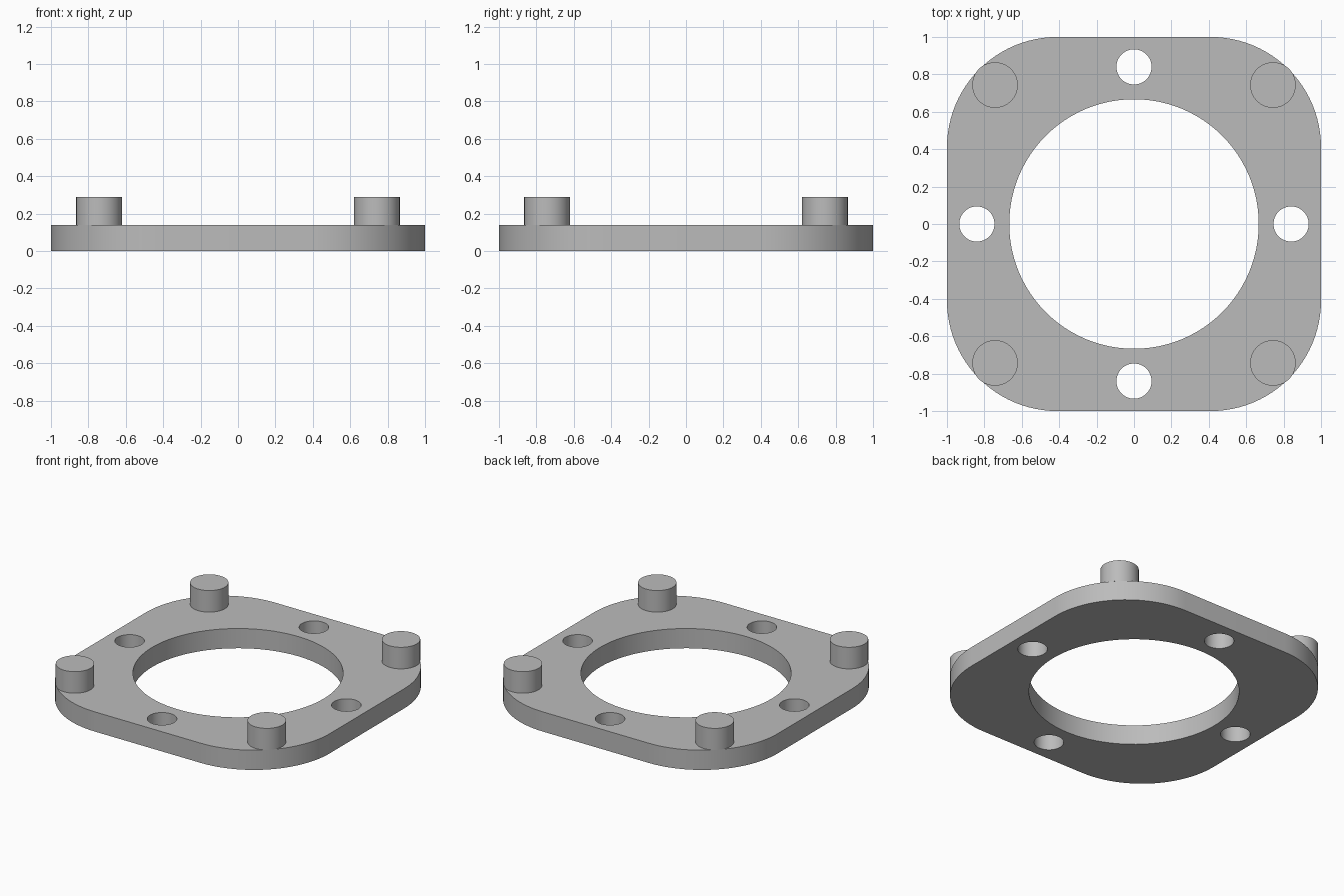
import bpy, bmesh
from math import sin, cos, pi, radians

cube = bpy.data.objects.get("Cube")
if cube:
    bpy.data.objects.remove(cube)

THICK, TOP = 0.138, 0.289
CORNER_R, PEG = 0.59, 0.743

grey = bpy.data.materials.new("light_grey")
grey.use_nodes = True
colour = (0.5, 0.5, 0.5, 1)
grey.diffuse_color = colour
grey.node_tree.nodes["Principled BSDF"].inputs["Base Color"].default_value = colour


def arc(cx, cy, r, start, sweep, n):
    return [(cx + r * cos(start + sweep * i / n), cy + r * sin(start + sweep * i / n))
            for i in range(n)]


def circle(cx, cy, r, n=64):
    return arc(cx, cy, r, 0, 2 * pi, n)


def plate(name, outlines, z0, z1):
    """Fill outlines (inner ones become holes) and extrude them from z0 to z1."""
    bm = bmesh.new()
    for pts in outlines:
        vs = [bm.verts.new((x, y, z0)) for x, y in pts]
        for a, b in zip(vs, vs[1:] + vs[:1]):
            bm.edges.new((a, b))
    bmesh.ops.triangle_fill(bm, use_beauty=True, edges=bm.edges[:])
    ext = bmesh.ops.extrude_face_region(bm, geom=bm.faces[:], use_keep_orig=True)
    top = [g for g in ext["geom"] if isinstance(g, bmesh.types.BMVert)]
    bmesh.ops.translate(bm, verts=top, vec=(0, 0, z1 - z0))
    bmesh.ops.dissolve_limit(bm, angle_limit=radians(0.5),
                             verts=bm.verts[:], edges=bm.edges[:])
    bmesh.ops.recalc_face_normals(bm, faces=bm.faces[:])
    me = bpy.data.meshes.new(name)
    bm.to_mesh(me)
    bm.free()
    me.materials.append(grey)
    ob = bpy.data.objects.new(name, me)
    bpy.context.collection.objects.link(ob)
    bpy.ops.object.select_all(action="DESELECT")
    ob.select_set(True)
    bpy.context.view_layer.objects.active = ob
    bpy.ops.object.shade_smooth_by_angle(angle=radians(30))


# Flange: rounded square with a large bore and four bolt holes
c = 1 - CORNER_R
outline = []
for k, (sx, sy) in enumerate([(1, 1), (-1, 1), (-1, -1), (1, -1)]):
    outline += arc(sx * c, sy * c, CORNER_R, k * pi / 2, pi / 2, 24)
    end = (k + 1) * pi / 2
    outline.append((sx * c + CORNER_R * cos(end), sy * c + CORNER_R * sin(end)))
holes = [circle(x, y, 0.094, 48) for x, y in [(0.84, 0), (-0.84, 0), (0, 0.84), (0, -0.84)]]
plate("flange_plate", [outline, circle(0, 0, 0.667, 96)] + holes, 0, THICK)

# Corner pegs standing on the flange
for side, sx in (("left", 1), ("right", -1)):
    for end, sy in (("back", 1), ("front", -1)):
        plate(f"{end}_{side}_peg", [circle(sx * PEG, sy * PEG, 0.122, 48)], THICK, TOP)
